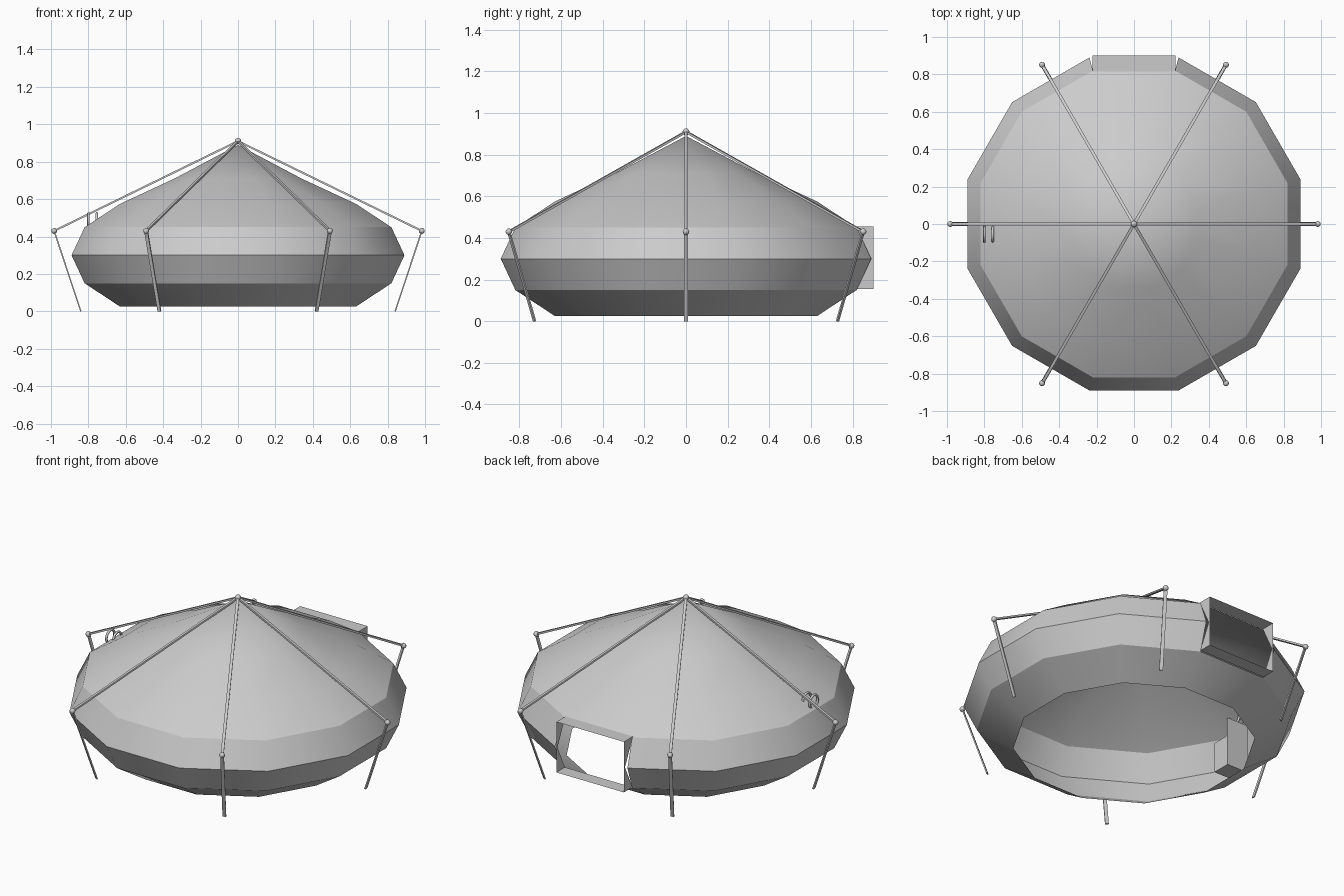
import bpy, bmesh, math
from mathutils import Vector, Matrix

cube = bpy.data.objects.get("Cube")
if cube:
    bpy.data.objects.remove(cube)

grey = bpy.data.materials.new("plain_grey")
grey.use_nodes = True
grey.diffuse_color = (0.6, 0.6, 0.6, 1)
grey.node_tree.nodes["Principled BSDF"].inputs["Base Color"].default_value = (0.6, 0.6, 0.6, 1)


def add_object(name, bm, smooth_angle=None):
    mesh = bpy.data.meshes.new(name)
    bm.to_mesh(mesh)
    bm.free()
    mesh.materials.append(grey)
    obj = bpy.data.objects.new(name, mesh)
    bpy.context.collection.objects.link(obj)
    if smooth_angle:
        bpy.ops.object.select_all(action="DESELECT")
        obj.select_set(True)
        bpy.context.view_layer.objects.active = obj
        bpy.ops.object.shade_smooth_by_angle(angle=math.radians(smooth_angle))
    return obj


def box(bm, low, high):
    low, high = Vector(low), Vector(high)
    size = high - low
    bmesh.ops.create_cube(bm, size=1, matrix=Matrix.Translation((low + high) / 2) @ Matrix.Diagonal((*size, 1)))


def bar(bm, start, end, wide, thin, angle):
    """Flat bar between two points, its wide side across the given heading."""
    axis = (end - start).normalized()
    side = Vector((-math.sin(angle), math.cos(angle), 0))
    normal = side.cross(axis)
    turn = Matrix((side, normal, axis)).transposed().to_4x4()
    size = Matrix.Diagonal((wide, thin, (end - start).length, 1))
    bmesh.ops.create_cube(bm, size=1, matrix=Matrix.Translation((start + end) / 2) @ turn @ size)


# Twelve-sided shell, open underneath; radii are to the middle of each side
SIDES = 12
profile = [(0.63, 0.025), (0.82, 0.15), (0.89, 0.30), (0.82, 0.45), (0.63, 0.575), (0.34, 0.71)]
bm = bmesh.new()
rings = []
for radius, z in profile:
    corner = radius / math.cos(math.pi / SIDES)
    rings.append([bm.verts.new((corner * math.cos(a), corner * math.sin(a), z))
                  for a in [math.tau * (i + 0.5) / SIDES for i in range(SIDES)]])
peak = bm.verts.new((0, 0, 0.89))
for level, (low, high) in enumerate(zip(rings, rings[1:])):
    for i in range(SIDES):
        j = (i + 1) % SIDES
        doorway = i == 2 and level in (1, 2)   # back side stays open
        if not doorway:
            bm.faces.new((low[i], low[j], high[j], high[i]))
for i in range(SIDES):
    bm.faces.new((rings[-1][i], rings[-1][(i + 1) % SIDES], peak))
add_object("shell", bm, 31)

# Doorway surround, reaching from the shell to a flat opening at the back
bm = bmesh.new()
outline = [(0.82, 0.155), (0.89, 0.30), (0.815, 0.455), (0.90, 0.455), (0.90, 0.155)]
right, left = [[bm.verts.new((x, y, z)) for y, z in outline] for x in (-0.222, 0.222)]
bm.faces.new(right)
bm.faces.new(left[::-1])
for i, j in ((2, 3), (4, 0)):
    bm.faces.new((right[j], right[i], left[i], left[j]))
add_object("doorway_surround", bm)

# Six outside frame legs with ball joints, meeting above the peak
apex = Vector((0, 0, 0.91))
for i in range(6):
    angle = math.tau * i / 6
    heading = Vector((math.cos(angle), math.sin(angle), 0))
    joint = heading * 0.983 + Vector((0, 0, 0.43))
    bm = bmesh.new()
    bar(bm, apex, joint, 0.016, 0.01, angle)
    bar(bm, joint, heading * 0.84, 0.02, 0.007, angle)
    add_object(f"frame_leg_{i + 1}", bm)
    bm = bmesh.new()
    bmesh.ops.create_icosphere(bm, subdivisions=2, radius=0.016, matrix=Matrix.Translation(joint))
    add_object(f"leg_joint_{i + 1}", bm, 40)
bm = bmesh.new()
bmesh.ops.create_icosphere(bm, subdivisions=2, radius=0.017, matrix=Matrix.Translation(apex))
add_object("top_joint", bm, 40)

# Pair of hoops on the right shoulder
for i, x in enumerate((-0.80, -0.755)):
    bpy.ops.mesh.primitive_torus_add(location=(x, -0.055, 0.485), rotation=(0, math.pi / 2, 0),
                                     major_radius=0.038, minor_radius=0.007,
                                     major_segments=20, minor_segments=8)
    hoop = bpy.context.object
    hoop.name = f"hoop_{i + 1}"
    hoop.data.materials.append(grey)
    bpy.ops.object.shade_smooth_by_angle(angle=math.radians(60))

# Cabinet inside, below the hoops, with a raised side panel
bm = bmesh.new()
box(bm, (-0.79, -0.10, 0.13), (-0.65, 0.01, 0.31))
box(bm, (-0.79, -0.005, 0.31), (-0.65, 0.01, 0.42))
add_object("inside_cabinet", bm)
